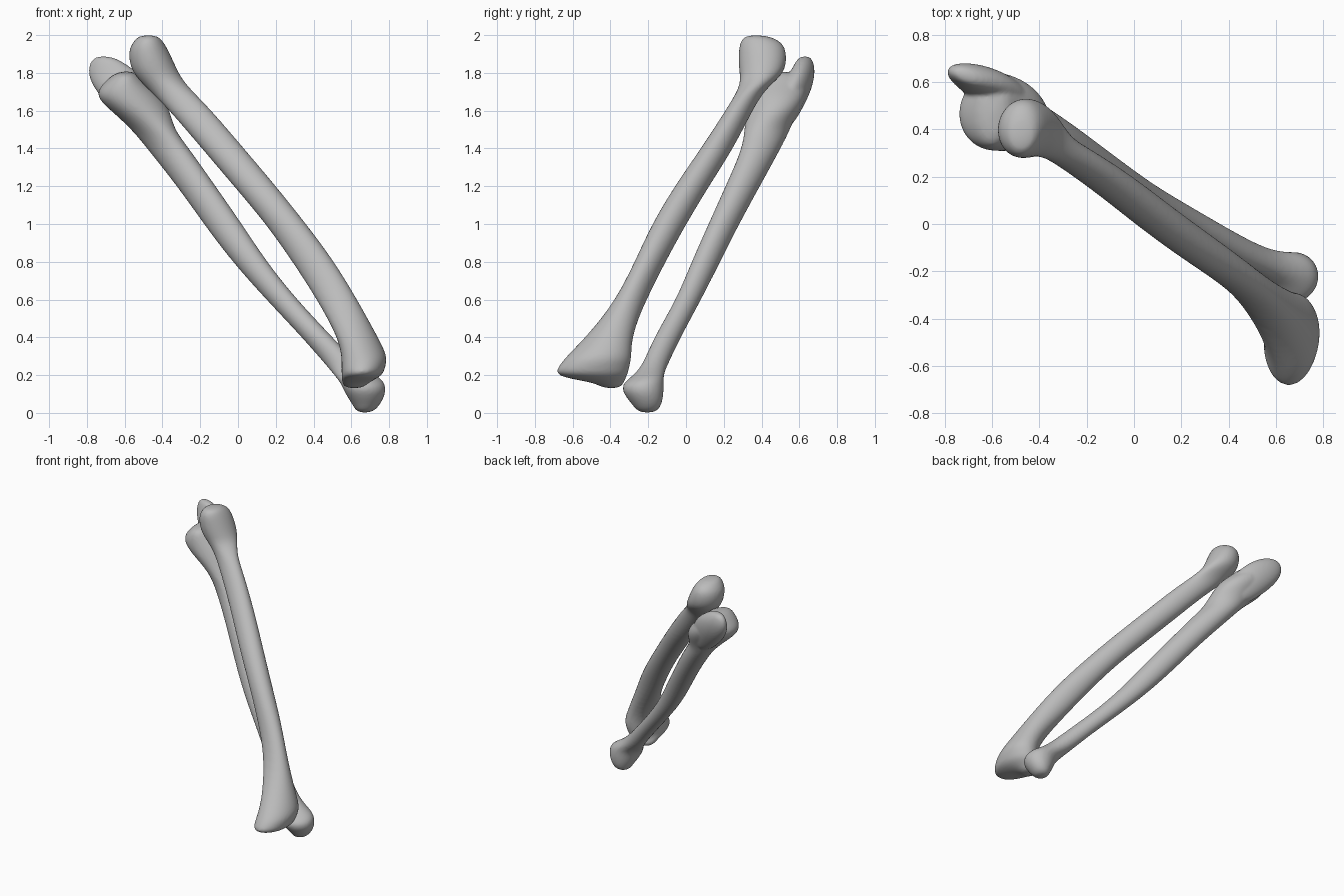
import bpy, bmesh, math

cube = bpy.data.objects.get("Cube")
if cube:
    bpy.data.objects.remove(cube, do_unlink=True)

SIDES = 16
ROUNDING_ALLOWANCE = 1.035  # offsets the slight shrink of the rounding
SHAFT_SKEW = -0.4           # level rings of a leaning shaft are skewed
HEAD_SKEW = 0.05            # knobs and heads are nearly upright

bone_grey = bpy.data.materials.new("bone_grey")
bone_grey.use_nodes = True
COLOUR = (0.5, 0.5, 0.5, 1)
bone_grey.diffuse_color = COLOUR
bone_grey.node_tree.nodes["Principled BSDF"].inputs["Base Color"].default_value = COLOUR


def loft(bm, sections):
    """Skin level rings given as (z, x_min, x_max, y_min, y_max, skew)."""
    rings = []
    for z, x0, x1, y0, y1, skew in sections:
        half_x = (x1 - x0) / 2 * ROUNDING_ALLOWANCE
        half_y = (y1 - y0) / 2 * ROUNDING_ALLOWANCE
        ring = []
        for i in range(SIDES):
            a = math.tau * i / SIDES
            x = (x0 + x1) / 2 + half_x * math.cos(a)
            y = (y0 + y1) / 2 + half_y * math.cos(a - math.acos(skew))
            ring.append(bm.verts.new((x, y, z)))
        rings.append(ring)
    for low, high in zip(rings, rings[1:]):
        for i in range(SIDES):
            j = (i + 1) % SIDES
            bm.faces.new((low[i], low[j], high[j], high[i]))
    bm.faces.new(rings[0][::-1])
    bm.faces.new(rings[-1])


def make_bone(name, lofts):
    """Blend one or more lofts into a single smooth bone."""
    bm = bmesh.new()
    for sections in lofts:
        loft(bm, sections)
    bmesh.ops.recalc_face_normals(bm, faces=bm.faces)
    mesh = bpy.data.meshes.new(name)
    bm.to_mesh(mesh)
    bm.free()
    mesh.materials.append(bone_grey)
    mesh.polygons.foreach_set("use_smooth", [True] * len(mesh.polygons))
    bone = bpy.data.objects.new(name, mesh)
    bpy.context.collection.objects.link(bone)
    rounding = bone.modifiers.new("rounding", "SUBSURF")
    rounding.levels = rounding.render_levels = 2
    blend = bone.modifiers.new("blend", "REMESH")
    blend.mode = "VOXEL"
    blend.voxel_size = 0.01
    blend.use_smooth_shade = True
    soften = bone.modifiers.new("soften", "SMOOTH")
    soften.factor = 0.5
    soften.iterations = 3


# Outer forearm bone: flared wrist end, slim shaft, round head
radius_shaft = [
    (0.13, 0.57, 0.66, -0.44, -0.35, HEAD_SKEW),
    (0.16, 0.55, 0.69, -0.48, -0.33, HEAD_SKEW),
    (0.185, 0.55, 0.74, -0.64, -0.32, HEAD_SKEW),
    (0.21, 0.55, 0.77, -0.69, -0.31, HEAD_SKEW),
    (0.25, 0.55, 0.78, -0.67, -0.30, HEAD_SKEW),
    (0.3, 0.55, 0.79, -0.63, -0.29, HEAD_SKEW),
    (0.4, 0.53, 0.74, -0.53, -0.29, HEAD_SKEW),
    (0.6, 0.42, 0.63, -0.37, -0.21, SHAFT_SKEW),
    (0.8, 0.29, 0.51, -0.27, -0.11, SHAFT_SKEW),
    (1.0, 0.15, 0.36, -0.18, 0, SHAFT_SKEW),
    (1.2, -0.02, 0.2, -0.06, 0.12, SHAFT_SKEW),
    (1.4, -0.19, 0.03, 0.08, 0.25, SHAFT_SKEW),
    (1.6, -0.36, -0.14, 0.21, 0.35, SHAFT_SKEW),
    (1.7, -0.46, -0.24, 0.27, 0.41, SHAFT_SKEW),
    (1.77, -0.53, -0.3, 0.29, 0.49, HEAD_SKEW),
    (1.83, -0.57, -0.33, 0.28, 0.53, HEAD_SKEW),
    (1.92, -0.58, -0.37, 0.28, 0.53, HEAD_SKEW),
    (1.97, -0.55, -0.4, 0.29, 0.5, HEAD_SKEW),
    (2.0, -0.52, -0.43, 0.32, 0.42, HEAD_SKEW),
]

# Inner forearm bone: small wrist knob, shaft, front lip of the elbow notch
ulna_shaft = [
    (0, 0.63, 0.71, -0.25, -0.16, HEAD_SKEW),
    (0.04, 0.61, 0.75, -0.28, -0.13, HEAD_SKEW),
    (0.1, 0.57, 0.78, -0.33, -0.12, HEAD_SKEW),
    (0.15, 0.55, 0.78, -0.34, -0.12, HEAD_SKEW),
    (0.19, 0.52, 0.75, -0.29, -0.12, HEAD_SKEW),
    (0.25, 0.47, 0.64, -0.23, -0.1, SHAFT_SKEW),
    (0.4, 0.34, 0.5, -0.17, -0.03, SHAFT_SKEW),
    (0.6, 0.15, 0.31, -0.05, 0.08, SHAFT_SKEW),
    (0.8, -0.03, 0.15, 0.03, 0.18, SHAFT_SKEW),
    (1.0, -0.18, 0.02, 0.12, 0.28, SHAFT_SKEW),
    (1.2, -0.32, -0.12, 0.21, 0.39, SHAFT_SKEW),
    (1.4, -0.48, -0.26, 0.30, 0.5, SHAFT_SKEW),
    (1.5, -0.56, -0.34, 0.31, 0.55, SHAFT_SKEW),
    (1.6, -0.67, -0.36, 0.31, 0.6, HEAD_SKEW),
    (1.68, -0.76, -0.41, 0.31, 0.64, HEAD_SKEW),
    (1.75, -0.71, -0.49, 0.32, 0.64, HEAD_SKEW),
    (1.81, -0.64, -0.54, 0.35, 0.6, HEAD_SKEW),
]

# Elbow point rising behind the notch
elbow_point = [
    (1.5, -0.54, -0.4, 0.44, 0.55, SHAFT_SKEW),
    (1.6, -0.66, -0.4, 0.45, 0.61, SHAFT_SKEW),
    (1.7, -0.75, -0.45, 0.49, 0.66, SHAFT_SKEW),
    (1.78, -0.79, -0.51, 0.54, 0.68, SHAFT_SKEW),
    (1.84, -0.79, -0.58, 0.57, 0.68, SHAFT_SKEW),
    (1.89, -0.76, -0.67, 0.6, 0.66, SHAFT_SKEW),
]

make_bone("radius_bone", [radius_shaft])
make_bone("ulna_bone", [ulna_shaft, elbow_point])
